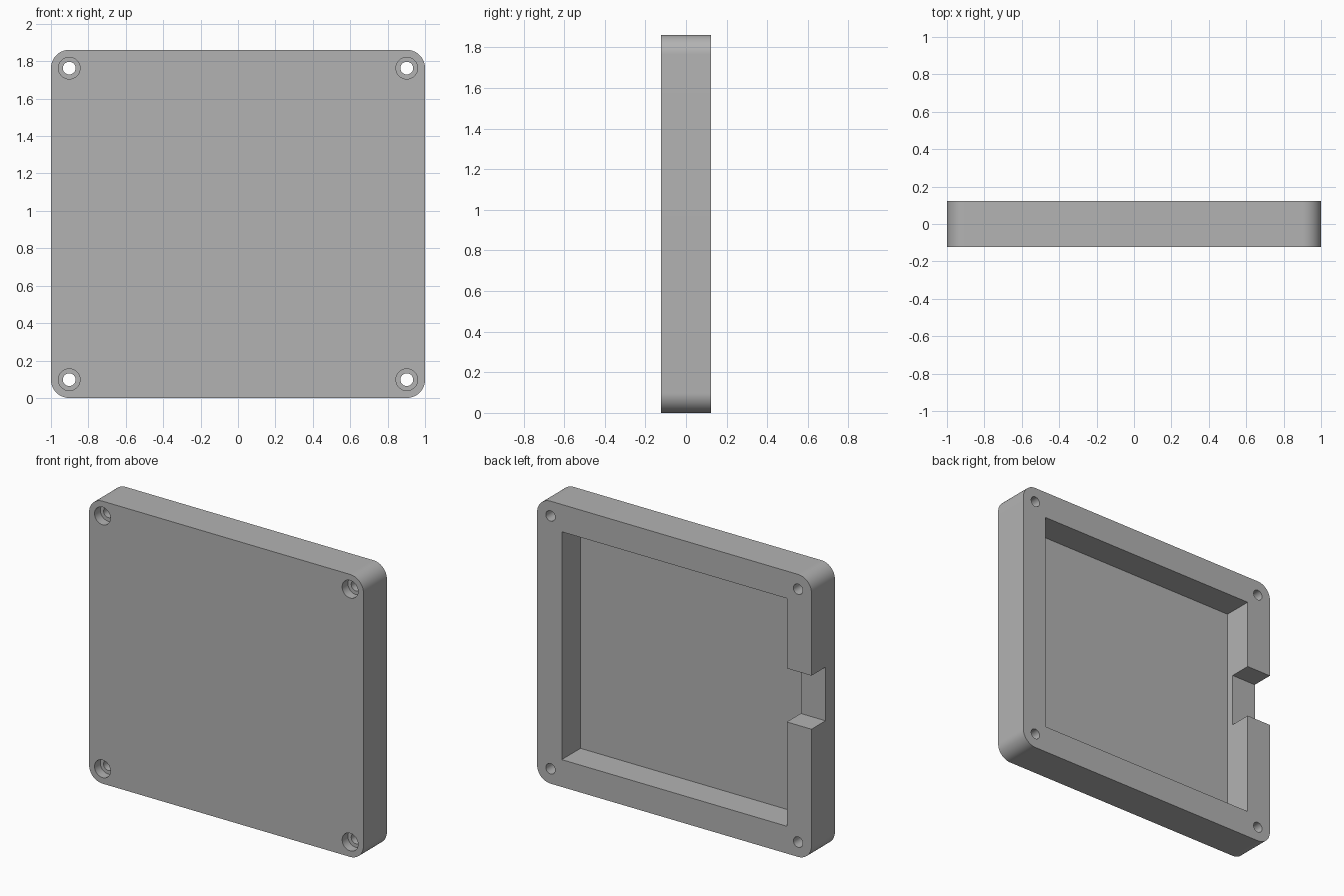
import bpy
import bmesh
import math
from mathutils import Matrix, Vector

if "Cube" in bpy.data.objects:
    bpy.data.objects.remove(bpy.data.objects["Cube"], do_unlink=True)

WIDTH, DEPTH, HEIGHT = 2.0, 0.244, 1.861
FRONT, BACK = -DEPTH / 2, DEPTH / 2
CORNER = 0.0976          # corner radius, concentric with the screw holes
WALL, FLOOR = 0.18, 0.049
OVER = 0.1               # how far cutters reach past the surface

grey = bpy.data.materials.new("plain grey")
grey.use_nodes = True
colour = (0.45, 0.45, 0.45, 1.0)
grey.diffuse_color = colour
grey.node_tree.nodes["Principled BSDF"].inputs["Base Color"].default_value = colour


def make_object(name, bm):
    bmesh.ops.recalc_face_normals(bm, faces=bm.faces)
    mesh = bpy.data.meshes.new(name)
    bm.to_mesh(mesh)
    bm.free()
    mesh.materials.append(grey)
    obj = bpy.data.objects.new(name, mesh)
    bpy.context.collection.objects.link(obj)
    return obj


def box(name, low, high):
    low, high = Vector(low), Vector(high)
    bm = bmesh.new()
    bmesh.ops.create_cube(bm, size=1)
    bmesh.ops.scale(bm, vec=high - low, verts=bm.verts)
    bmesh.ops.translate(bm, vec=(low + high) / 2, verts=bm.verts)
    return make_object(name, bm)


def screw_cutters(name, radius, y0, y1):
    """Four cylinders along y, one at each corner."""
    bm = bmesh.new()
    for x in (CORNER - 1, 1 - CORNER):
        for z in (CORNER, HEIGHT - CORNER):
            place = Matrix.Translation((x, (y0 + y1) / 2, z)) @ Matrix.Rotation(math.pi / 2, 4, "X")
            bmesh.ops.create_cone(bm, cap_ends=True, segments=48, radius1=radius,
                                  radius2=radius, depth=y1 - y0, matrix=place)
    return make_object(name, bm)


# Rounded slab
bm = bmesh.new()
outline = []
steps = 16
centres = ((1, 1), (-1, 1), (-1, -1), (1, -1))
for quarter, (sx, sz) in enumerate(centres):
    for i in range(steps + 1):
        a = (quarter + i / steps) * math.pi / 2
        x = sx * (WIDTH / 2 - CORNER) + CORNER * math.cos(a)
        z = HEIGHT / 2 + sz * (HEIGHT / 2 - CORNER) + CORNER * math.sin(a)
        outline.append(bm.verts.new((x, FRONT, z)))
face = bm.faces.new(outline)
extruded = bmesh.ops.extrude_face_region(bm, geom=[face])["geom"]
bmesh.ops.translate(bm, vec=(0, DEPTH, 0),
                    verts=[v for v in extruded if isinstance(v, bmesh.types.BMVert)])
case = make_object("case_shell", bm)

# Cavity, side cable notch, screw holes and counterbores
inner = WIDTH / 2 - WALL
cutters = [
    box("cavity_cutter", (-inner, FRONT + FLOOR, WALL), (inner, BACK + OVER, HEIGHT - WALL)),
    box("notch_cutter", (-1 - OVER, BACK - 0.146, 0.867), (-inner + OVER, BACK + OVER, 1.22)),
    screw_cutters("hole_cutter", 0.034, FRONT - OVER, BACK + OVER),
    screw_cutters("counterbore_cutter", 0.058, FRONT - OVER, FRONT + 0.06),
]

bpy.ops.object.select_all(action="DESELECT")
case.select_set(True)
bpy.context.view_layer.objects.active = case
for cutter in cutters:
    cutter.hide_render = True
    mod = case.modifiers.new(cutter.name, "BOOLEAN")
    mod.operation, mod.solver, mod.object = "DIFFERENCE", "EXACT", cutter
    bpy.ops.object.modifier_apply(modifier=mod.name)
    bpy.data.objects.remove(cutter, do_unlink=True)

bpy.ops.object.shade_smooth_by_angle(angle=math.radians(30))
